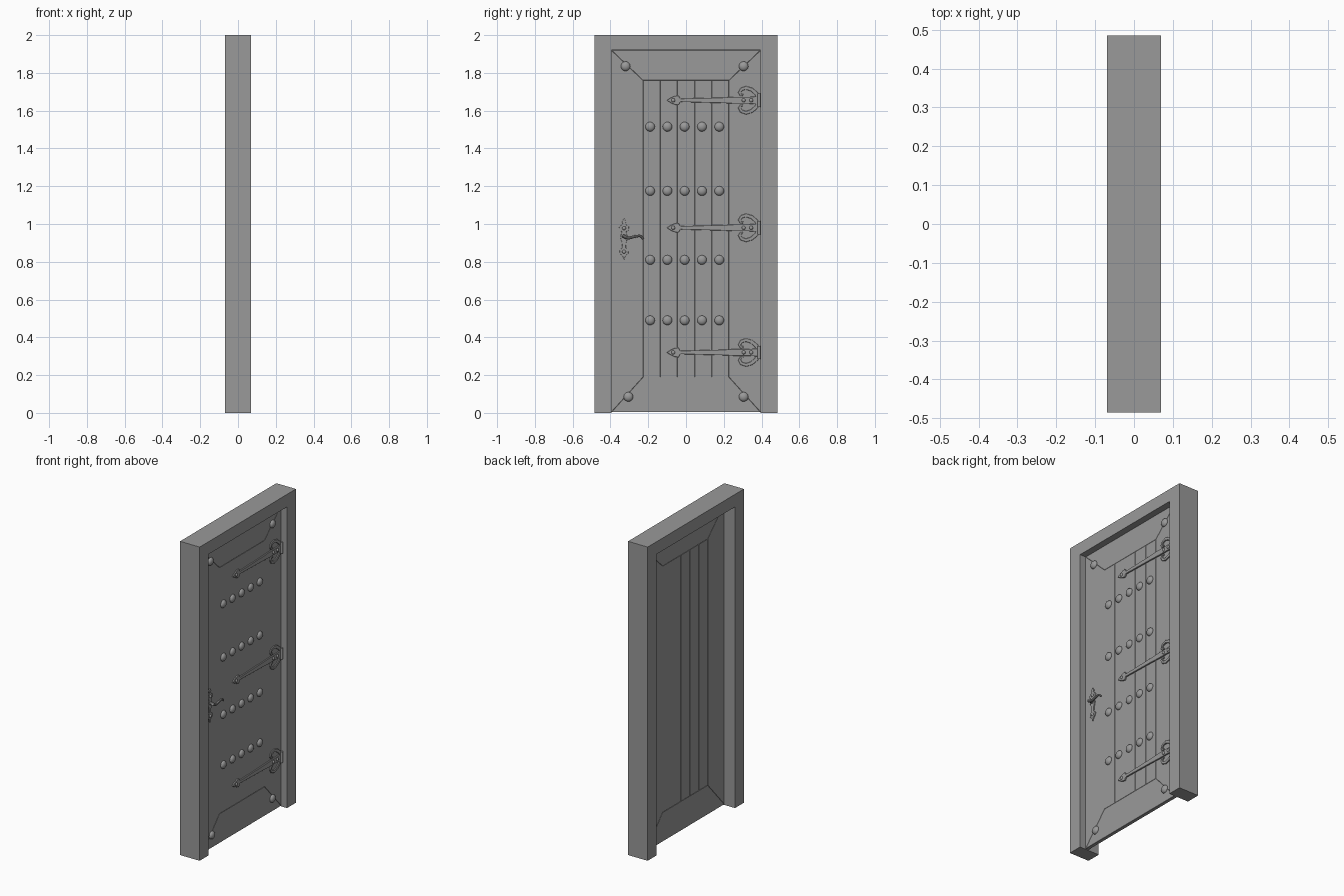
import bpy, bmesh, math
from mathutils import Vector

if "Cube" in bpy.data.objects:
    bpy.data.objects.remove(bpy.data.objects["Cube"])

FRONT, BACK = 0.028, 0.006   # faces of the door leaf


def prism(name, outline, x0, x1, bevel=0.0):
    """Extrude a (y, z) outline from x0 to x1."""
    bm = bmesh.new()
    a = [bm.verts.new((x0, y, z)) for y, z in outline]
    b = [bm.verts.new((x1, y, z)) for y, z in outline]
    n = len(a)
    bm.faces.new(a)
    bm.faces.new(b[::-1])
    for i in range(n):
        bm.faces.new((a[i], b[i], b[(i + 1) % n], a[(i + 1) % n]))
    bmesh.ops.recalc_face_normals(bm, faces=bm.faces)
    me = bpy.data.meshes.new(name)
    bm.to_mesh(me)
    bm.free()
    ob = bpy.data.objects.new(name, me)
    bpy.context.collection.objects.link(ob)
    if bevel:
        m = ob.modifiers.new("Bevel", 'BEVEL')
        m.width = bevel
        m.segments = 1
    return ob


def ribbon(name, pts, widths, x0, x1):
    """Flat strap of varying width along a (y, z) path."""
    left, right = [], []
    for i, p in enumerate(pts):
        t = Vector(pts[min(i + 1, len(pts) - 1)]) - Vector(pts[max(i - 1, 0)])
        t.normalize()
        w = widths[i] / 2
        left.append((p[0] - t.y * w, p[1] + t.x * w))
        right.append((p[0] + t.y * w, p[1] - t.x * w))
    return prism(name, left + right[::-1], x0, x1, 0.0015)


def stud(name, y, z, r, h, x=FRONT):
    """Domed nail head."""
    bpy.ops.mesh.primitive_uv_sphere_add(segments=20, ring_count=12, radius=1, location=(x, y, z))
    ob = bpy.context.object
    ob.name = name
    ob.rotation_euler = (0, math.pi / 2, 0)
    ob.scale = (r, r, h)
    bpy.ops.object.shade_smooth()


def rod(name, pts, depth, radii):
    """Round bar along a smooth path."""
    cu = bpy.data.curves.new(name, 'CURVE')
    cu.dimensions = '3D'
    cu.bevel_depth = depth
    cu.bevel_resolution = 3
    cu.use_fill_caps = True
    sp = cu.splines.new('BEZIER')
    sp.bezier_points.add(len(pts) - 1)
    for bp, p, r in zip(sp.bezier_points, pts, radii):
        bp.co = p
        bp.radius = r
        bp.handle_left_type = bp.handle_right_type = 'AUTO'
    ob = bpy.data.objects.new(name, cu)
    bpy.context.collection.objects.link(ob)
    bpy.ops.object.select_all(action='DESELECT')
    ob.select_set(True)
    bpy.context.view_layer.objects.active = ob
    bpy.ops.object.convert(target='MESH')
    bpy.ops.object.shade_smooth_by_angle()


# Door frame, open at the bottom
prism("door_frame", [(-.485, 0), (-.485, 2), (.485, 2), (.485, 0), (.395, 0),
                     (.395, 1.92), (-.395, 1.92), (-.395, 0)], -.069, .069)

# Mitred border boards of the leaf
yo, yi, zb, zt, ib, it = .395, .227, .004, 1.92, .19, 1.76
B = 0.0012
prism("top_rail", [(-yo, zt), (yo, zt), (yi, it), (-yi, it)], BACK, FRONT, B)
prism("bottom_rail", [(-yo, zb), (yo, zb), (yi, ib), (-yi, ib)], BACK, FRONT, B)
for s, side in ((-1, "left"), (1, "right")):
    prism(side + "_stile", [(s * yo, zb), (s * yo, zt), (s * yi, it), (s * yi, ib)], BACK, FRONT, B)

# Vertical planks
w = 2 * yi / 5
for i in range(5):
    y = -yi + i * w
    prism("plank", [(y, ib), (y + w, ib), (y + w, it), (y, it)], BACK, FRONT, B)

# Rows of nail heads and corner nails
for z in (1.515, 1.175, .81, .49):
    for i in range(5):
        stud("nail_head", -.19 + i * .0915, z, .025, .017)
for y, z in ((-.32, 1.835), (.305, 1.835), (-.305, .085), (.305, .085)):
    stud("corner_nail", y, z, .025, .017)

# Strap hinges with spear tip, scrolls and rivets
scroll = [(.385, .008), (.372, .036), (.347, .057), (.318, .066), (.293, .058),
          (.283, .040), (.291, .027), (.305, .029)]
scroll_w = [.02, .02, .019, .018, .017, .015, .013, .009]
strap = [(.39, .022), (.33, .018), (.26, .018), (.2, .015), (-.03, .009),
         (-.04, .026), (-.06, .023), (-.082, .013), (-.102, 0)]
hx = FRONT + .008
for zc in (1.655, .98, .32):
    top = [(y, zc + h) for y, h in strap]
    low = [(y, zc - h) for y, h in strap[-2::-1]]
    prism("hinge_strap", top + low, FRONT - .002, hx, .0015)
    for s in (-1, 1):
        ribbon("hinge_scroll", [(y, zc + s * z) for y, z in scroll], scroll_w, FRONT - .002, hx - .001)
    for y in (-.068, .305, .345):
        stud("hinge_rivet", y, zc, .01, .007, hx)
    bpy.ops.mesh.primitive_cylinder_add(vertices=16, radius=.008, depth=.07, location=(hx, .387, zc))
    bpy.context.object.name = "hinge_barrel"
    bpy.ops.object.shade_smooth_by_angle()

# Ornate lock plate, symmetric about its axis
half = [(0, 1.03), (.012, 1.012), (.007, 1.0), (.026, .985), (.024, .968), (.011, .958),
        (.02, .93), (.011, .9), (.009, .875), (.024, .862), (.022, .842), (.008, .832), (0, .81)]
yc = -.328
prism("lock_plate", [(yc + y, z) for y, z in half] + [(yc - y, z) for y, z in half[-2:0:-1]],
      FRONT - .002, FRONT + .006, .001)
for z in (.978, .853):
    stud("plate_rivet", yc, z, .01, .007, FRONT + .006)

# Lever handle
rod("handle_neck", [(FRONT, yc, .935), (.044, yc, .935), (.056, yc + .004, .935)], .009, [1.2, 1, 1])
rod("handle_lever", [(.056, yc - .008, .938), (.057, yc + .02, .927), (.057, yc + .06, .934),
                     (.056, yc + .088, .935), (.055, yc + .102, .92)], .008, [1.1, 1.1, .9, .8, .7])

# One dark grey finish for every part
grey = bpy.data.materials.new("dark_grey")
grey.diffuse_color = (.32, .32, .32, 1)
grey.use_nodes = True
grey.node_tree.nodes["Principled BSDF"].inputs["Base Color"].default_value = grey.diffuse_color
for ob in bpy.context.scene.objects:
    ob.data.materials.clear()
    ob.data.materials.append(grey)
